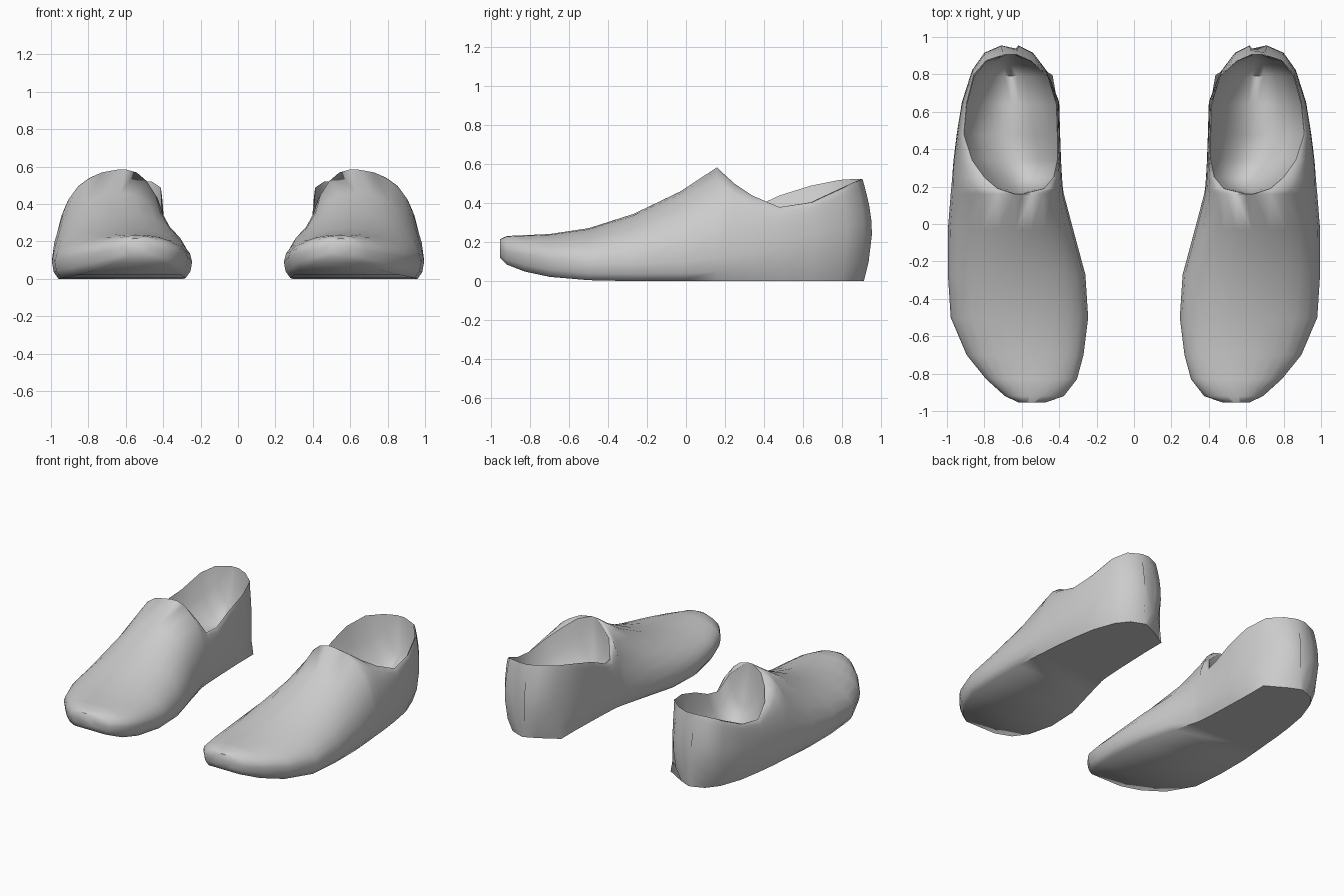
import bpy, bmesh, math

if "Cube" in bpy.data.objects:
    bpy.data.objects.remove(bpy.data.objects["Cube"])

# Sections: y, inner x, outer x, bottom z, widest z,
# then the inner and outer top points (they meet where the shoe is closed)
BODY = [
    (-.955, .475, .615, .12, .165, .54, .215, .56, .215),
    (-.92, .375, .69, .085, .15, .54, .232, .56, .232),
    (-.83, .305, .79, .05, .135, .54, .236, .56, .236),
    (-.70, .27, .895, .022, .115, .56, .242, .58, .242),
    (-.50, .245, .98, .005, .09, .60, .272, .60, .272),
    (-.27, .26, .995, 0, .09, .62, .345, .62, .345),
    (-.03, .325, .995, 0, .10, .63, .46, .63, .46),
    (.16, .375, .98, 0, .12, .60, .585, .64, .585),
]
COLLAR = [
    BODY[-1],
    (.19, .38, .977, 0, .12, .48, .48, .73, .555),
    (.25, .385, .972, 0, .13, .43, .365, .80, .50),
    (.34, .39, .965, 0, .14, .41, .375, .865, .44),
    (.48, .395, .948, 0, .16, .41, .44, .91, .38),
    (.64, .40, .92, 0, .19, .415, .49, .895, .405),
    (.79, .47, .865, 0, .22, .46, .52, .855, .475),
    (.87, .54, .80, 0, .23, .55, .525, .79, .512),
    (.905, .62, .71, 0, .24, .63, .525, .69, .525),
]
STEPS = 6


def heel_bulge(y, z):
    k = max(0, min(1, (y - .55) / .35))
    return y + k * .05 * math.sin(math.pi * (z + .03) / .56)


def half(xt, zt, xw, zw, zb):
    # rounded upper from the top point to the widest point, then tuck in to the sole
    pts = []
    for i in range(STEPS + 1):
        a = math.pi / 2 * i / STEPS
        pts.append((xt + (xw - xt) * math.sin(a), zw + (zt - zw) * math.cos(a)))
    mid = 1 if xt < xw else -1
    pts.append((xw - mid * .01, zw + (zb - zw) * .6))
    pts.append((xw - mid * .035, zb))
    return pts


def shell_ring(s):
    y, xi, xo, zb, zw, ti, zi, to, zo = s
    ring = half(ti, zi, xi, zw, zb)
    ring += half(to, zo, xo, zw, zb)[::-1]
    return [(x, heel_bulge(y, z), z) for x, z in ring]


def lining_ring(s, n=12):
    # bowl-like inside, hanging between the two rim points
    y, ti, zi, to, zo = s[0], *s[5:]
    depth = max(0, min(zi, zo) - .13) * min(1, (to - ti - .04) / .3)
    if to - ti < .1:
        depth = 0
    ring = []
    for i in range(n + 1):
        t = i / n
        z = zi + (zo - zi) * t - depth * math.sin(math.pi * t) ** .6
        ring.append((ti + (to - ti) * t, y, z))
    return ring


def loft(name, rings, caps):
    bm = bmesh.new()
    rows = [[bm.verts.new(p) for p in r] for r in rings]
    for a, b in zip(rows, rows[1:]):
        for i in range(len(a) - 1):
            bm.faces.new((a[i], a[i + 1], b[i + 1], b[i]))
    if caps:
        bm.faces.new(rows[0])
        bm.faces.new(rows[-1])
        # close the top of the vamp
        for a, b in zip(rows[:len(BODY)], rows[1:len(BODY)]):
            bm.faces.new((a[0], b[0], b[-1], a[-1]))
    bmesh.ops.remove_doubles(bm, verts=bm.verts, dist=.0005)
    bmesh.ops.recalc_face_normals(bm, faces=bm.faces)
    if not caps and sum(f.normal.z for f in bm.faces) < 0:
        bmesh.ops.reverse_faces(bm, faces=bm.faces)
    mesh = bpy.data.meshes.new(name)
    bm.to_mesh(mesh)
    bm.free()
    ob = bpy.data.objects.new(name, mesh)
    bpy.context.collection.objects.link(ob)
    bpy.context.view_layer.objects.active = ob
    ob.select_set(True)
    bpy.ops.object.shade_smooth_by_angle(angle=math.radians(60))
    ob.select_set(False)
    # the other shoe of the pair
    ob.modifiers.new("pair", 'MIRROR').use_mirror_merge = False
    return ob


loft("shoe_upper", [shell_ring(s) for s in BODY + COLLAR[1:]], True)
loft("shoe_lining", [lining_ring(s) for s in COLLAR], False)
